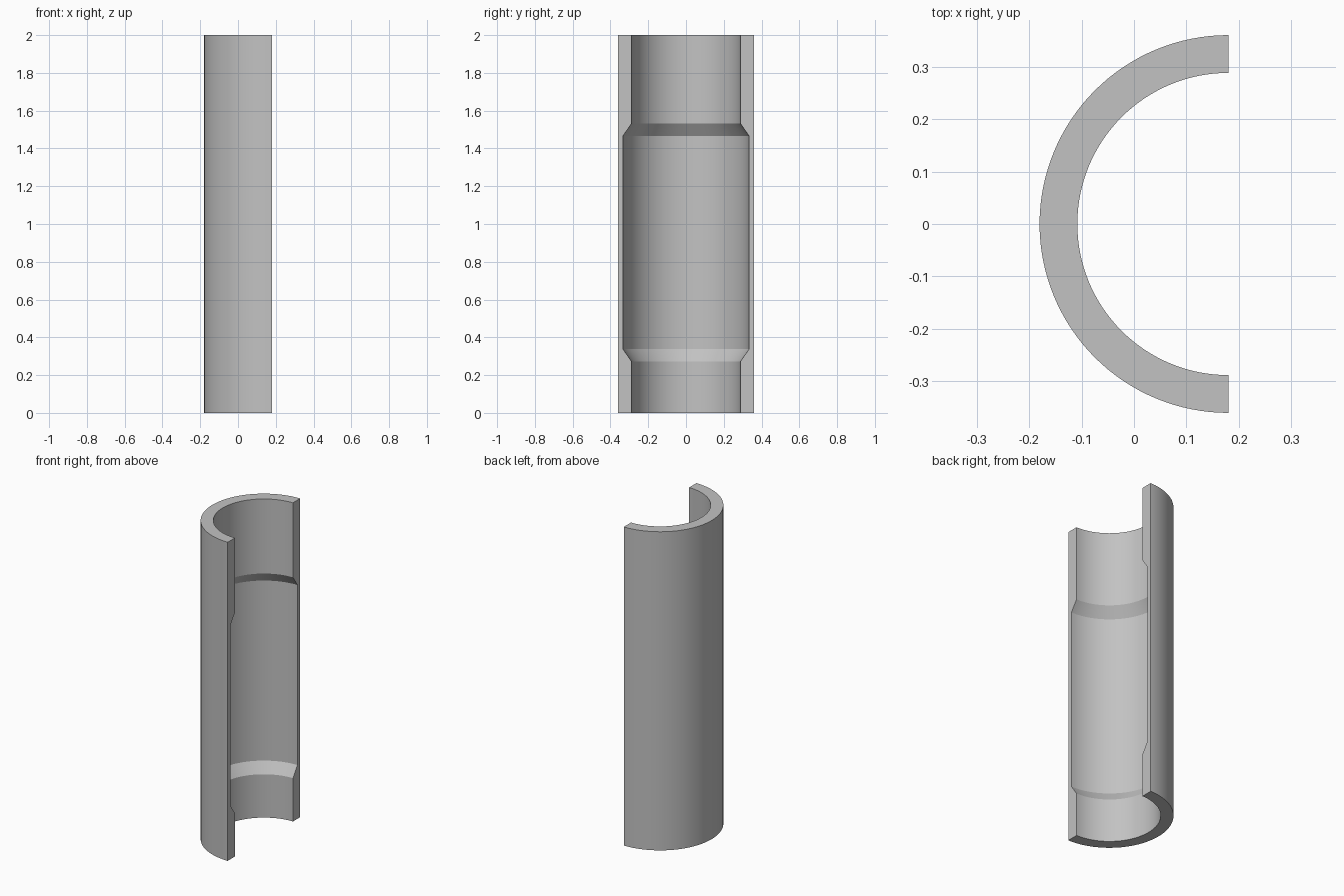
import bpy
import bmesh
from math import cos, sin, pi, radians

cube = bpy.data.objects.get("Cube")
if cube:
    bpy.data.objects.remove(cube, do_unlink=True)

OUTER, BORE, RECESS = 0.36, 0.288, 0.333
HEIGHT = 2.0
CENTRE_X = OUTER / 2
STEPS = 64

# Wall section as (radius, height): straight outside, recessed bore inside
section = [
    (OUTER, 0), (OUTER, HEIGHT),
    (BORE, HEIGHT), (BORE, 1.532), (RECESS, 1.467),
    (RECESS, 0.337), (BORE, 0.272), (BORE, 0),
]

# Sweep the section through a half turn, open towards +x
bm = bmesh.new()
rings = []
for i in range(STEPS + 1):
    a = pi / 2 + pi * i / STEPS
    rings.append([bm.verts.new((CENTRE_X + r * cos(a), r * sin(a), z))
                  for r, z in section])

n = len(section)
for a, b in zip(rings, rings[1:]):
    for j in range(n):
        k = (j + 1) % n
        bm.faces.new((a[j], a[k], b[k], b[j]))

# Flat cut faces along both long edges
bm.faces.new(rings[0])
bm.faces.new(rings[-1][::-1])
bmesh.ops.recalc_face_normals(bm, faces=bm.faces)

mesh = bpy.data.meshes.new("half_sleeve")
bm.to_mesh(mesh)
bm.free()
sleeve = bpy.data.objects.new("half_sleeve", mesh)
bpy.context.collection.objects.link(sleeve)

# Plain grey finish
grey = bpy.data.materials.new("plain_grey")
grey.use_nodes = True
colour = (0.54, 0.54, 0.54, 1)
grey.diffuse_color = colour
for node in grey.node_tree.nodes:
    if node.type == 'BSDF_PRINCIPLED':
        node.inputs["Base Color"].default_value = colour
mesh.materials.append(grey)

# Smooth curved walls, crisp chamfers and rims
bpy.ops.object.select_all(action='DESELECT')
sleeve.select_set(True)
bpy.context.view_layer.objects.active = sleeve
bpy.ops.object.shade_smooth_by_angle(angle=radians(25))
